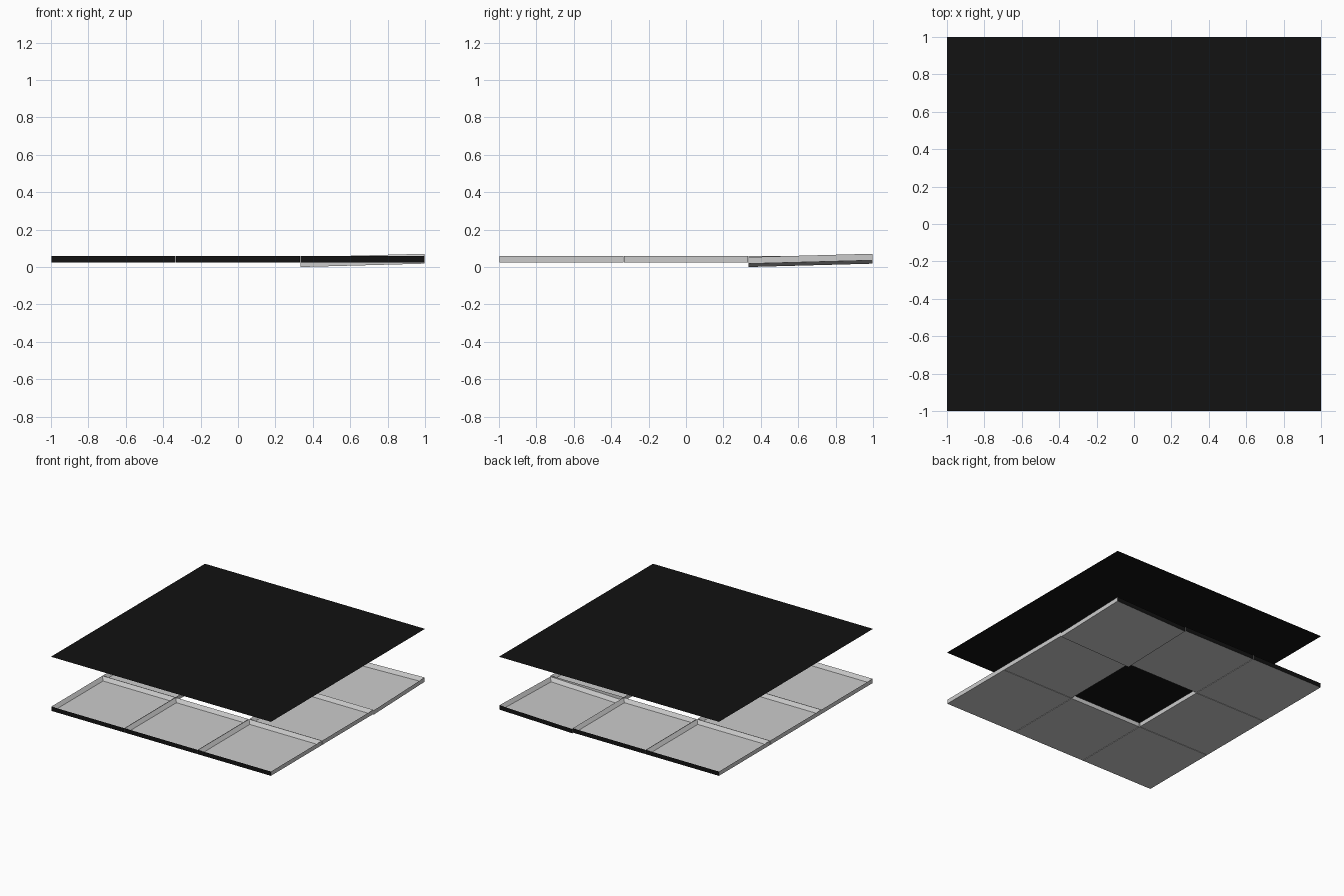
import bpy, bmesh
from mathutils import Matrix

if "Cube" in bpy.data.objects:
    bpy.data.objects.remove(bpy.data.objects["Cube"])

PITCH = 2 / 3        # tile spacing
LOW, HIGH = 0.025, 0.06
RIM, FLOOR = 0.03, 0.006
COVER_Z = 0.47

black = bpy.data.materials.new("black")
black.diffuse_color = (0.006, 0.006, 0.006, 1)
black.use_nodes = True
black.node_tree.nodes["Principled BSDF"].inputs["Base Color"].default_value = black.diffuse_color
grey = bpy.data.materials.new("grey")
grey.diffuse_color = (0.8, 0.8, 0.8, 1)
grey.use_nodes = True
grey.node_tree.nodes["Principled BSDF"].inputs["Base Color"].default_value = grey.diffuse_color


def add_object(name, bm, mats):
    mesh = bpy.data.meshes.new(name)
    bm.to_mesh(mesh)
    bm.free()
    for m in mats:
        mesh.materials.append(m)
    ob = bpy.data.objects.new(name, mesh)
    bpy.context.collection.objects.link(ob)
    return ob


def tray(name, col, row):
    """Shallow square tray with a narrow rim; outer front/back edges are black."""
    bm = bmesh.new()
    bmesh.ops.create_cube(bm, size=1)
    bmesh.ops.scale(bm, vec=(PITCH - 0.004, PITCH - 0.004, HIGH - LOW), verts=bm.verts)
    bm.normal_update()
    for f in bm.faces:
        if row and f.normal.y * row > 0.9:
            f.material_index = 1
    # recess the top
    top = max(bm.faces, key=lambda f: f.calc_center_median().z)
    bmesh.ops.inset_region(bm, faces=[top], thickness=RIM)
    for v in top.verts:
        v.co.z = -(HIGH - LOW) / 2 + FLOOR
    bmesh.ops.translate(bm, vec=(col * PITCH, row * PITCH, (LOW + HIGH) / 2), verts=bm.verts)
    # back right tray has dropped at its inner corner
    if col == 1 and row == 1:
        tilt = Matrix.Identity(4)
        slope = 0.018 / PITCH
        tilt[2][0] = tilt[2][1] = slope
        tilt[2][3] = -LOW - 2 * slope * (PITCH / 2)
        bmesh.ops.transform(bm, matrix=tilt, verts=bm.verts)
    return add_object(name, bm, [grey, black])


# ring of eight trays around an open centre
for row, depth in ((-1, "front"), (0, "middle"), (1, "back")):
    for col, side in ((-1, "left"), (0, "centre"), (1, "right")):
        if row or col:
            tray(f"tray_{depth}_{side}", col, row)

# thin floating cover sheet
bm = bmesh.new()
bmesh.ops.create_grid(bm, x_segments=1, y_segments=1, size=1)
cover = add_object("cover_sheet", bm, [black])
cover.location.z = COVER_Z
